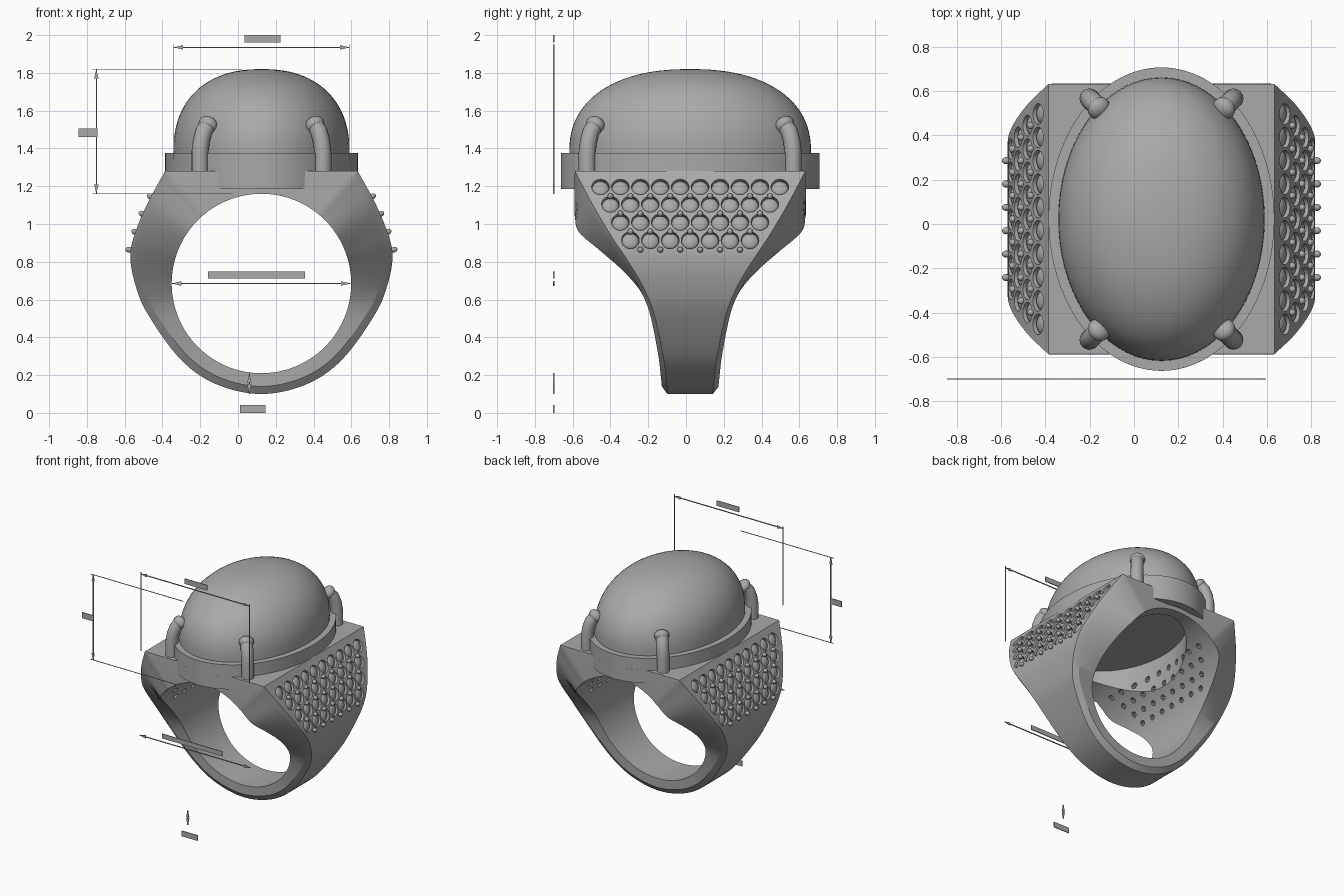
import bpy, bmesh, math
from mathutils import Vector, Matrix

old = bpy.data.objects.get("Cube")
if old:
    bpy.data.objects.remove(old, do_unlink=True)

CX, CY, CZ = 0.124, 0.022, 0.685      # centre of the finger hole
HOLE = 0.475


def material(name, value):
    m = bpy.data.materials.new(name)
    m.use_nodes = True
    col = (value, value, value, 1)
    m.diffuse_color = col
    m.node_tree.nodes["Principled BSDF"].inputs["Base Color"].default_value = col
    return m


GREY = material("plain grey", 0.4)


def finish(bm, name, angle=30, offset=(CX, CY, 0)):
    bmesh.ops.recalc_face_normals(bm, faces=bm.faces)
    mesh = bpy.data.meshes.new(name)
    bm.to_mesh(mesh)
    bm.free()
    mesh.materials.append(GREY)
    ob = bpy.data.objects.new(name, mesh)
    ob.location = offset
    bpy.context.collection.objects.link(ob)
    if angle:
        smooth(ob, angle)
    return ob


def smooth(ob, angle):
    bpy.ops.object.select_all(action='DESELECT')
    ob.select_set(True)
    bpy.context.view_layer.objects.active = ob
    bpy.ops.object.shade_smooth_by_angle(angle=math.radians(angle))


def loft(bm, sections, closed):
    rows = [[bm.verts.new(p) for p in s] for s in sections]
    n = len(rows[0])
    for i in range(len(rows) if closed else len(rows) - 1):
        a, b = rows[i], rows[(i + 1) % len(rows)]
        for j in range(n):
            k = (j + 1) % n
            bm.faces.new((a[j], a[k], b[k], b[j]))
    if not closed:
        bm.faces.new(rows[0])
        bm.faces.new(rows[-1])


# Ring band: stations of outer x, outer z, outer, edge and inner half widths
stations = [Vector(s) for s in (
    (0, .10, .12, .15, .15), (.24, .152, .125, .155, .155), (.43, .285, .14, .17, .17),
    (.6, .52, .19, .215, .215), (.665, .67, .25, .275, .285), (.694, .82, .34, .36, .38),
    (.673, .94, .42, .44, .47), (.603, 1.11, .52, .54, .59), (.51, 1.28, .61, .612, .612),
    (.25, 1.28, .61, .612, .612), (0, 1.28, .61, .612, .612))]
CORNER, STEPS = 8, 7


def station(i, t):
    a, b = stations[i], stations[i + 1]
    if i >= CORNER:
        return a.lerp(b, t)
    before = stations[i - 1] if i else Vector((-b[0], *b[1:]))
    after = stations[i + 2] if i + 1 < CORNER else 2 * b - a
    return 0.5 * (2 * a + (b - before) * t + (2 * before - 5 * a + 4 * b - after) * t * t
                  + (3 * a - before - 3 * b + after) * t ** 3)


half = [station(i, k / STEPS) for i in range(len(stations) - 1) for k in range(STEPS)]
half.append(stations[-1])
loop = half + [Vector((-s[0], *s[1:])) for s in reversed(half[1:-1])]
sections = []
for x, z, w_out, w_edge, w_in in loop:
    d = Vector((x, z - CZ))
    inner = d.normalized() * HOLE
    edge = d - d.normalized() * 0.04
    sections.append([(p.x, side * w, p.y + CZ) for p, w, side in (
        (inner, w_in, -1), (inner, w_in, 1), (edge, w_edge, 1),
        (d, w_out, 1), (d, w_out, -1), (edge, w_edge, -1))])
bm = bmesh.new()
loft(bm, sections, True)
band = finish(bm, "ring_band", 0)


# Stone layout on the two gently bulging shoulders
def panel(side, y, z):
    drop = 1.28 - z
    x = 0.51 + 0.61 * drop - 0.38 * drop ** 2
    slope = 0.61 - 0.76 * drop
    turn = Matrix.Rotation(side * math.atan2(1, slope), 4, 'Y')
    return Matrix.Translation((side * x, y, z)) @ turn


seats, beads = [], []
for side in (-1, 1):
    for row, z in enumerate((1.197, 1.105, 1.01, 0.915)):
        count = 10 - row
        for k in range(count):
            y = (k - (count - 1) / 2) * 0.1055
            seats.append(panel(side, y, z))
            if k < count - 1:
                beads.append(panel(side, y + 0.053, z - 0.052))


def cylinder(bm, matrix, radius, low, high, segs):
    bmesh.ops.create_cone(bm, cap_ends=True, segments=segs, radius1=radius, radius2=radius,
                          depth=high - low,
                          matrix=matrix @ Matrix.Translation((0, 0, (low + high) / 2)))


# Cutters: stone pits, drilled holes and the oval opening under the big stone
def cut(name, build):
    bm = bmesh.new()
    build(bm)
    cutter = finish(bm, name, 0)
    cutter.hide_render = True
    mod = band.modifiers.new(name, 'BOOLEAN')
    mod.object, mod.solver = cutter, 'EXACT'
    return cutter


cutters = [
    cut("pit_cutter", lambda b: [cylinder(b, m, 0.047, -0.035, 0.05, 20) for m in seats]),
    cut("drill_cutter", lambda b: [cylinder(b, m, 0.02, -0.36, -0.01, 10) for m in seats]),
    cut("opening_cutter", lambda b: cylinder(b, Matrix.Diagonal((.38, .53, 1, 1)), 1, .8, 1.5, 64))]
graph = bpy.context.evaluated_depsgraph_get()
result = bpy.data.meshes.new_from_object(band.evaluated_get(graph))
band.modifiers.clear()
band.data = result
for c in cutters:
    bpy.data.objects.remove(c, do_unlink=True)
smooth(band, 25)

# Small shoulder stones and the beads that hold them
for name, places, size, drop, segs in (
        ("shoulder_stones", seats, (.046, .046, .022), -.026, 16),
        ("setting_beads", beads, (.016, .016, .018), .004, 10)):
    bm = bmesh.new()
    for m in places:
        bmesh.ops.create_uvsphere(bm, u_segments=segs, v_segments=8, radius=1,
                                  matrix=m @ Matrix.Translation((0, 0, drop))
                                  @ Matrix.Diagonal((*size, 1)))
    finish(bm, name, 60)

# Large oval domed stone with full shoulders and a flat base
bm = bmesh.new()
FULL = 0.87
profile = [(.93, 1.225), (1, 1.28)] + [
    (math.cos(a) ** FULL, 1.38 + .44 * math.sin(a) ** FULL)
    for a in (math.pi / 2 * k / 24 for k in range(24))]
rings = [[(.466 * r * math.cos(t), .64 * r * math.sin(t), z)
          for t in (math.tau * k / 72 for k in range(72))] for r, z in profile]
loft(bm, rings, False)
cap = max(bm.faces, key=lambda f: f.calc_center_median().z)
bmesh.ops.poke(bm, faces=[cap])
for v in bm.verts:
    if v.co.xy.length < 0.001 and v.co.z > 1.7:
        v.co.z = 1.82
finish(bm, "domed_stone", 40)


# Oval bezel, with a deeper skirt at the front and back
def bezel(name, low, high, start, end, closed):
    bm = bmesh.new()
    count = 80 if closed else 20
    span = range(count if closed else count + 1)
    parts = []
    for k in span:
        t = math.radians(start + (end - start) * k / count)
        c, s = math.cos(t), math.sin(t)
        parts.append([(.46 * c, .625 * s, low), (.51 * c, .685 * s, low),
                      (.51 * c, .685 * s, high), (.46 * c, .625 * s, high)])
    loft(bm, parts, closed)
    finish(bm, name)


bezel("bezel_rim", 1.28, 1.375, 0, 360, True)
bezel("bezel_skirt_back", 1.185, 1.285, 61, 119, False)
bezel("bezel_skirt_front", 1.185, 1.285, 241, 299, False)

# Four bent claws with rounded tips
for sx in (-1, 1):
    for sy in (-1, 1):
        bm = bmesh.new()
        path = [Vector((sx * x, sy * y, z)) for x, y, z in (
            (.325, .545, 1.27), (.325, .545, 1.38), (.318, .538, 1.44),
            (.305, .525, 1.49), (.282, .5, 1.525))]
        parts = []
        for i, p in enumerate(path):
            d = path[min(i + 1, 4)] - path[max(i - 1, 0)]
            q = Vector((0, 0, 1)).rotation_difference(d)
            parts.append([p + q @ Vector((.045 * math.cos(t), .045 * math.sin(t), 0))
                          for t in (math.tau * k / 16 for k in range(16))])
        loft(bm, parts, False)
        tilt = q.to_matrix().to_4x4()
        bmesh.ops.create_uvsphere(bm, u_segments=16, v_segments=10, radius=.054,
                                  matrix=Matrix.Translation(path[-1]) @ tilt
                                  @ Matrix.Diagonal((1, 1, .75, 1)))
        finish(bm, f"claw_{'left' if sx > 0 else 'right'}_{'back' if sy > 0 else 'front'}", 50)


# Thin measuring lines, arrowheads and blank tags in front of the ring
def plate(bm, x0, x1, z0, z1):
    bmesh.ops.create_cube(bm, size=1, matrix=Matrix.Translation(((x0 + x1) / 2, 0, (z0 + z1) / 2))
                          @ Matrix.Diagonal((x1 - x0, .006, z1 - z0, 1)))


def arrow(bm, x, z, dx, dz):
    tip, back = Vector((x, 0, z)), Vector((x - dx * .05, 0, z - dz * .05))
    side = Vector((dz, 0, dx)) * .012
    loft(bm, [[p + Vector((0, y, 0)) for p in (tip, back + side, back - side)]
              for y in (-.003, .003)], False)


T = .003
bm = bmesh.new()
for x0, x1, z in ((-.34, .59, 1.935), (-.35, .595, .685)):
    plate(bm, x0, x1, z - T, z + T)
    arrow(bm, x0, z, -1, 0)
    arrow(bm, x1, z, 1, 0)
for x, z0, z1 in ((-.75, 1.16, 1.82), (.06, .10, .21)):
    plate(bm, x - T, x + T, z0, z1)
    arrow(bm, x, z0, 0, -1)
    arrow(bm, x, z1, 0, 1)
for x in (-.34, .59):
    plate(bm, x - T / 2, x + T / 2, 1.34, 1.95)
for z, x1 in ((1.82, .02), (1.16, -.03)):
    plate(bm, -.77, x1, z - T / 2, z + T / 2)
finish(bm, "measuring_lines", 0, (0, -.70, 0))

bm = bmesh.new()
for tag in ((.035, .225, 1.96, 2), (-.845, -.745, 1.46, 1.505),
            (-.16, .355, .712, .748), (.01, .145, 0, .042)):
    plate(bm, *tag)
finish(bm, "blank_tags", 0, (0, -.70, 0))
